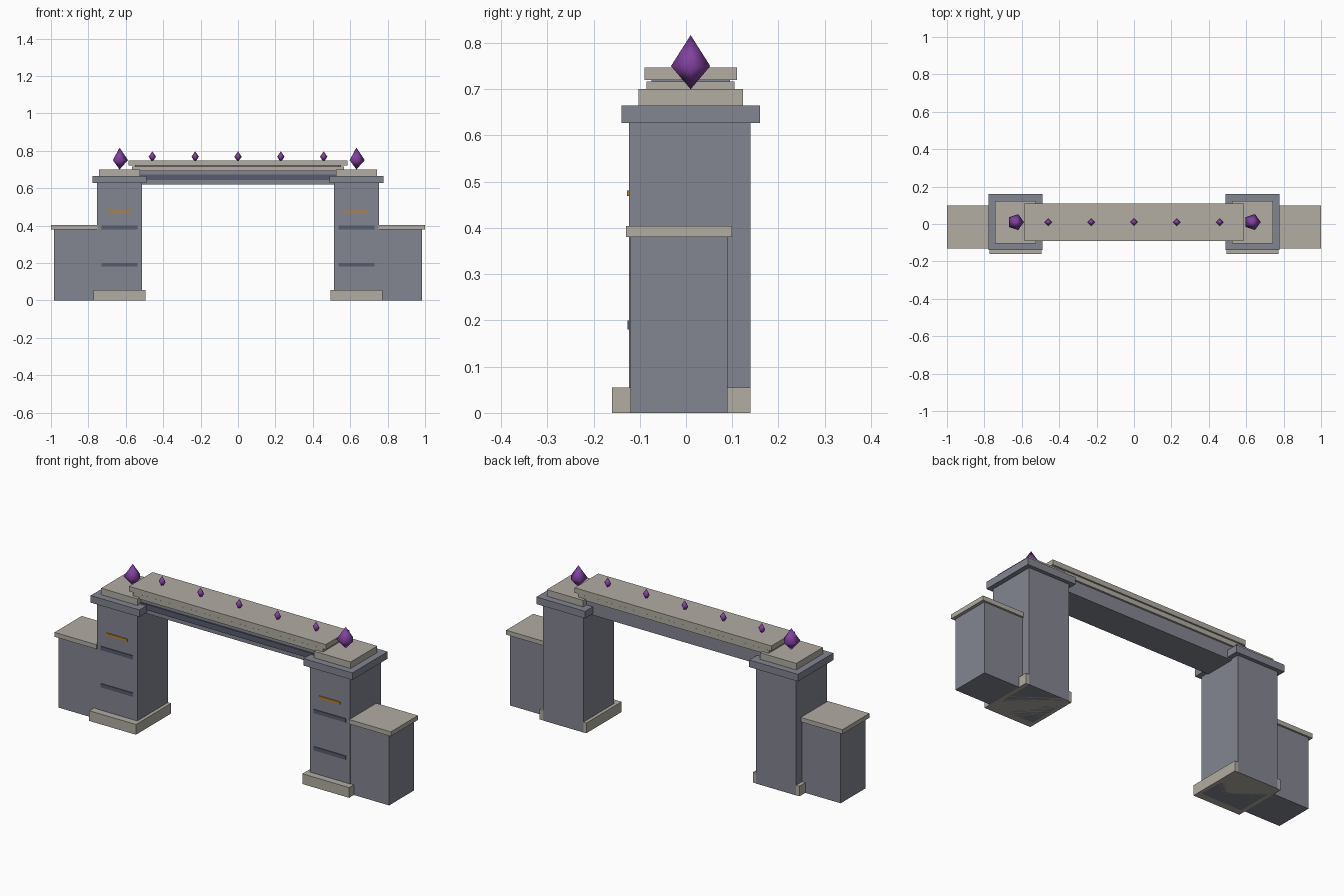
import bpy, bmesh, math

if "Cube" in bpy.data.objects:
    bpy.data.objects.remove(bpy.data.objects["Cube"])


def material(name, rgb):
    m = bpy.data.materials.new(name)
    m.diffuse_color = (*rgb, 1)
    m.use_nodes = True
    m.node_tree.nodes["Principled BSDF"].inputs["Base Color"].default_value = m.diffuse_color
    return m


GREY = material("grey_stone", (0.23, 0.238, 0.283))
PALE = material("pale_stone", (0.445, 0.418, 0.366))
SLATE = material("dark_slate", (0.098, 0.109, 0.156))
GOLD = material("gold", (0.50, 0.22, 0.015))
PURPLE = material("purple_crystal", (0.223, 0.053, 0.352))


def finish(name, bm, mat):
    bmesh.ops.recalc_face_normals(bm, faces=bm.faces)
    me = bpy.data.meshes.new(name)
    bm.to_mesh(me)
    bm.free()
    me.materials.append(mat)
    ob = bpy.data.objects.new(name, me)
    bpy.context.collection.objects.link(ob)
    return ob


def box(name, x, y, z, mat):
    """Box from (min, max) ranges on each axis."""
    bm = bmesh.new()
    bmesh.ops.create_cube(bm, size=1)
    for v in bm.verts:
        v.co = [(a + b) / 2 + c * (b - a) for c, (a, b) in zip(v.co, (x, y, z))]
    return finish(name, bm, mat)


def crystal(name, x, y, z, r, sides, mat):
    """Two-ended pyramid; z holds the bottom, girdle and top heights."""
    bm = bmesh.new()
    low, top = bm.verts.new((x, y, z[0])), bm.verts.new((x, y, z[2]))
    ring = [bm.verts.new((x + r * math.cos(i * math.tau / sides),
                          y + r * math.sin(i * math.tau / sides), z[1]))
            for i in range(sides)]
    for i in range(sides):
        a, b = ring[i], ring[(i + 1) % sides]
        bm.faces.new((a, b, top))
        bm.faces.new((b, a, low))
    for f in bm.faces:
        f.smooth = True
    return finish(name, bm, mat)


# pillars and side walls, mirrored left and right
for side, s in (("left", -1), ("right", 1)):
    def part(name, x, y, z, mat):
        box(f"{side}_{name}", sorted((s * x[0], s * x[1])), y, z, mat)

    part("pillar", (0.513, 0.753), (-0.123, 0.14), (0, 0.63), GREY)
    part("pillar_base", (0.495, 0.773), (-0.16, 0.139), (0, 0.055), PALE)
    part("pillar_cap", (0.488, 0.778), (-0.14, 0.16), (0.627, 0.665), GREY)
    part("pillar_top", (0.525, 0.742), (-0.103, 0.123), (0.665, 0.70), PALE)
    part("wall", (0.74, 0.983), (-0.12, 0.09), (0, 0.38), GREY)
    part("wall_cap", (0.75, 1.0), (-0.13, 0.10), (0.38, 0.404), PALE)
    # front bands
    for i, z in enumerate((0.19, 0.39)):
        part(f"slate_band_{i}", (0.537, 0.729), (-0.127, -0.12), (z - 0.01, z + 0.01), SLATE)
    part("gold_band", (0.57, 0.696), (-0.128, -0.12), (0.469, 0.481), GOLD)
    crystal(f"{side}_large_crystal", s * 0.633, 0.01, (0.70, 0.75, 0.817), 0.0447, 5, PURPLE)

# lintel
box("lintel_beam", (-0.55, 0.55), (-0.075, 0.095), (0.62, 0.721), GREY)
box("lintel_strip", (-0.54, 0.54), (-0.082, -0.07), (0.643, 0.673), SLATE)
box("lintel_lower_slab", (-0.566, 0.566), (-0.085, 0.105), (0.692, 0.717), PALE)
box("lintel_top_slab", (-0.585, 0.585), (-0.09, 0.11), (0.72, 0.747), PALE)

# row of small crystals along the lintel
for i in range(5):
    crystal(f"small_crystal_{i}", (i - 2) * 0.229, 0.01, (0.74, 0.768, 0.798), 0.02, 4, PURPLE)
